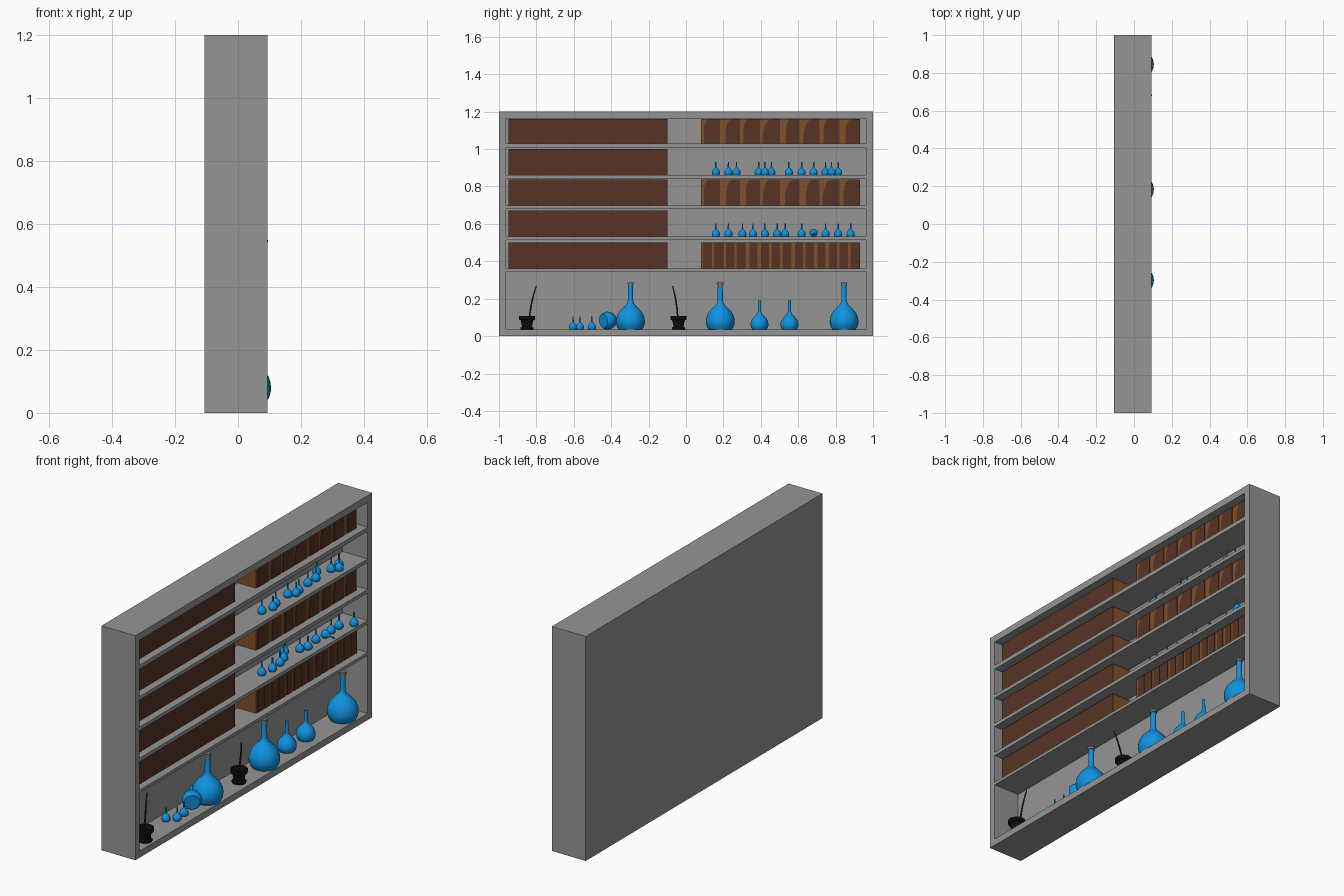
import bpy, bmesh, math, random
from mathutils import Vector

if "Cube" in bpy.data.objects:
    bpy.data.objects.remove(bpy.data.objects["Cube"])

random.seed(4)


def material(name, rgb):
    m = bpy.data.materials.new(name)
    m.diffuse_color = (*rgb, 1)
    m.use_nodes = True
    m.node_tree.nodes["Principled BSDF"].inputs["Base Color"].default_value = m.diffuse_color
    return m


GREY = material("grey stone", (0.30, 0.30, 0.30))
BLUE = material("blue glass", (0.005, 0.29, 0.75))
BROWN = material("light brown", (0.23, 0.08, 0.025))
DARK = material("dark brown", (0.092, 0.034, 0.018))
BLACK = material("black", (0.005, 0.005, 0.005))
QUILL = material("quill brown", (0.035, 0.014, 0.009))
CORK = material("cork", (0.22, 0.17, 0.12))


def finish(name, bm, mat, smooth=False):
    bmesh.ops.recalc_face_normals(bm, faces=bm.faces)
    me = bpy.data.meshes.new(name)
    bm.to_mesh(me)
    bm.free()
    if mat:
        me.materials.append(mat)
    if smooth:
        for p in me.polygons:
            p.use_smooth = True
        me.set_sharp_from_angle(angle=math.radians(40))
    ob = bpy.data.objects.new(name, me)
    bpy.context.collection.objects.link(ob)
    return ob


def add_box(bm, lo, hi):
    vs = bmesh.ops.create_cube(bm, size=1)["verts"]
    for v in vs:
        v.co = Vector([(a + b) / 2 + c * (b - a) for a, b, c in zip(lo, hi, v.co)])


def lathe(name, profile, mat, loc, scale=1.0, axis=(0, 0, 1), n=28):
    bm = bmesh.new()
    rings = []
    for r, z in profile:
        rings.append([bm.verts.new((r * scale * math.cos(2 * math.pi * i / n),
                                    r * scale * math.sin(2 * math.pi * i / n), z * scale))
                      for i in range(n)])
    for a, b in zip(rings, rings[1:]):
        for i in range(n):
            j = (i + 1) % n
            bm.faces.new((a[i], a[j], b[j], b[i]))
    bm.faces.new(rings[0])
    bm.faces.new(rings[-1])
    ob = finish(name, bm, mat, True)
    ob.rotation_euler = Vector(axis).to_track_quat('Z', 'Y').to_euler()
    ob.location = loc
    return ob


# Cabinet: one block with six recesses cut into the +x face
FRONT, BACK = 0.093, -0.057
ROWS = [(1.03, 1.163), (0.861, 1.008), (0.698, 0.842),
        (0.532, 0.679), (0.361, 0.513), (0.035, 0.345)]
bm = bmesh.new()
add_box(bm, (-0.107, -1, 0), (FRONT, 1, 1.2))
cabinet = finish("cabinet", bm, GREY)
bm = bmesh.new()
for lo, hi in ROWS:
    add_box(bm, (BACK, -0.963, lo), (FRONT + 0.1, 0.963, hi))
cutter = finish("recess_cutter", bm, GREY)
mod = cabinet.modifiers.new("recesses", 'BOOLEAN')
mod.operation, mod.object, mod.solver = 'DIFFERENCE', cutter, 'EXACT'
bpy.context.view_layer.objects.active = cabinet
cabinet.select_set(True)
bpy.ops.object.modifier_apply(modifier=mod.name)
bpy.data.objects.remove(cutter)

# Book blocks: light brown blocks with dark spine plates on the front
BOOK_X = 0.050


def book_block(name, y0, y1, z0, z1):
    bm = bmesh.new()
    add_box(bm, (BACK, y0, z0), (BOOK_X, y1, z1))
    return finish(name, bm, BROWN)


def spine(bm, y0, y1, z0, z1, curve):
    # plate whose upper left corner is cut by a quarter curve
    w, h = (y1 - y0) * 0.55 * curve, (z1 - z0) * 0.8 * curve
    pts = [(y0, z0), (y1, z0), (y1, z1)]
    if curve:
        pts += [(y0 + w - w * math.sin(a), z1 - h + h * math.cos(a))
                for a in (k * math.pi / 12 for k in range(7))]
    else:
        pts.append((y0, z1))
    f = bm.faces.new([bm.verts.new((BOOK_X, y, z)) for y, z in pts])
    ext = bmesh.ops.extrude_face_region(bm, geom=[f])["geom"]
    for v in ext:
        if isinstance(v, bmesh.types.BMVert):
            v.co.x += 0.003


for i, (lo, hi) in enumerate(ROWS[:5]):
    top = min(hi, lo + 0.14) if i else hi - 0.003
    book_block(f"left_books_{i}", -0.95, -0.10, lo, top)
    bm = bmesh.new()
    spine(bm, -0.95, -0.10, lo, top, 0)
    finish(f"left_spines_{i}", bm, DARK)
    if i % 2 == 0:
        book_block(f"right_books_{i}", 0.08, 0.93, lo, top)
        bm = bmesh.new()
        count = 14 if i == 4 else 8
        step = 0.85 / count
        for k in range(count):
            a = 0.08 + k * step
            spine(bm, a + step * random.uniform(0.1, 0.3), a + step * 0.97, lo, top,
                  0 if i == 4 else random.choice((0.6, 0.8, 1.0)))
        finish(f"right_spines_{i}", bm, DARK)

# Flasks: one shared profile at three scales
FLASK = [(0.062, 0), (0.071, 0.014), (0.076, 0.032), (0.077, 0.045), (0.075, 0.062),
         (0.069, 0.08), (0.058, 0.098), (0.042, 0.115), (0.027, 0.129), (0.018, 0.141),
         (0.014, 0.156), (0.013, 0.25)]
SMALL, MEDIUM = 0.285, 0.62


def flask(name, x, y, z, scale, axis=(0, 0, 1)):
    lathe(name, FLASK, BLUE, (x, y, z), scale, axis, 28 if scale > 0.5 else 18)


SHELF_2 = [(.16, .029), (.227, .048), (.27, .035), (.388, .023), (.422, .048), (.457, .04),
           (.55, .028), (.618, .028), (.682, -.012), (.746, .028), (.778, .053), (.813, .028)]
SHELF_4 = [(.16, .029), (.227, .045), (.302, .037), (.358, .02), (.422, -.02), (.487, .025),
           (.53, .043), (.618, .028), (.746, .028), (.813, .028), (.88, .07)]
FLOOR = [(-.604, -.003), (-.567, .037), (-.503, .033)]
for label, row, spots in (("upper", 1, SHELF_2), ("lower", 3, SHELF_4), ("floor", 5, FLOOR)):
    for k, (y, x) in enumerate(spots):
        flask(f"{label}_small_flask_{k}", x, y, ROWS[row][0], SMALL)

floor = ROWS[5][0]
for k, y in enumerate((0.393, 0.553)):
    flask(f"medium_flask_{k}", 0.014, y, floor, MEDIUM)
for k, y in enumerate((-0.297, 0.183, 0.845)):
    flask(f"large_flask_{k}", 0.028, y, floor, 1)
    lathe(f"large_stopper_{k}", [(0.017, 0.238), (0.017, 0.252)], CORK, (0.028, y, floor), 1, n=20)

# Fallen flasks
flask("fallen_small_flask", 0.024, 0.682, ROWS[3][0] + 0.022, SMALL, (1, 0, -0.13))
flask("fallen_medium_flask", 0.038, -0.442, floor + 0.046, MEDIUM, (-0.58, 0.81, 0.08))

# Ink pots with quills
POT = [(0.034, 0), (0.036, 0.008), (0.027, 0.016), (0.03, 0.035), (0.034, 0.05),
       (0.043, 0.054), (0.043, 0.072), (0.036, 0.072), (0.03, 0.05)]


def quill(name, pts):
    cu = bpy.data.curves.new(name, 'CURVE')
    cu.dimensions = '3D'
    cu.bevel_depth, cu.bevel_resolution, cu.use_fill_caps = 0.005, 2, True
    sp = cu.splines.new('NURBS')
    sp.points.add(len(pts) - 1)
    for p, co, r in zip(sp.points, pts, (0.7, 1.1, 0.5)):
        p.co, p.radius = (*co, 1), r
    sp.use_endpoint_u, sp.order_u = True, 3
    cu.materials.append(QUILL)
    bpy.context.collection.objects.link(bpy.data.objects.new(name, cu))


for k, (x, y, tip) in enumerate(((0.046, -0.85, (0.022, -0.80)), (0.034, -0.04, (0.07, -0.072)))):
    lathe(f"ink_pot_{k}", POT, BLACK, (x, y, floor), n=16)
    s = 0.012 if k == 0 else -0.004
    quill(f"quill_{k}", [((x + tip[0]) / 2 if k == 0 else x, y + s, floor + 0.05),
                         ((x + tip[0]) / 2, y + s * 1.6, 0.18),
                         (tip[0], tip[1], 0.268)])
